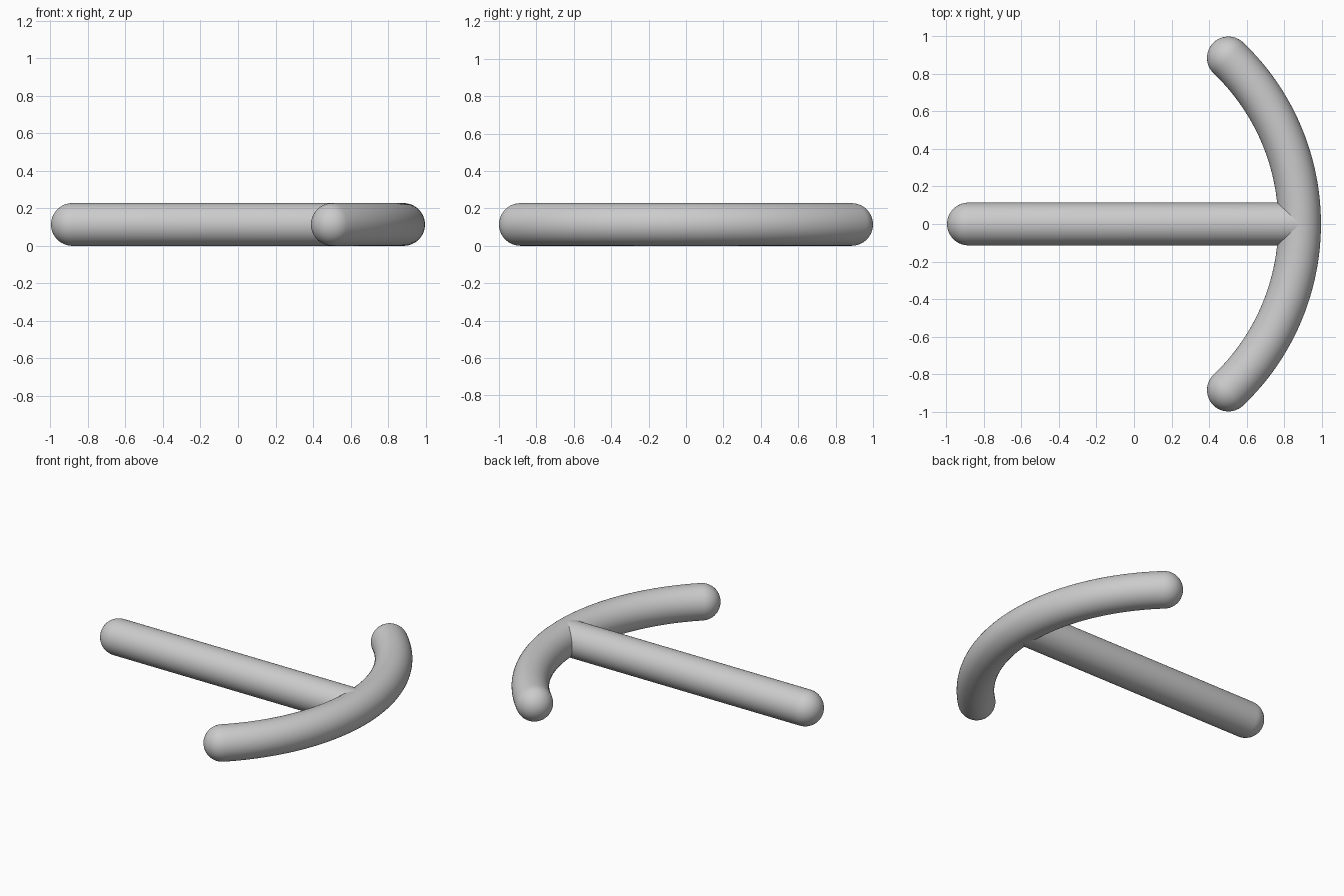
import bpy, bmesh
from math import sin, cos, pi, radians
from mathutils import Vector

if "Cube" in bpy.data.objects:
    bpy.data.objects.remove(bpy.data.objects["Cube"], do_unlink=True)

RADIUS = 0.114        # thickness of both rods
SIDES = 48
CAP_STEPS = 12
UP = Vector((0, 0, 1))

grey = bpy.data.materials.new("plain grey")
grey.use_nodes = True
grey.diffuse_color = (0.6, 0.6, 0.6, 1)
grey.node_tree.nodes["Principled BSDF"].inputs["Base Color"].default_value = (0.6, 0.6, 0.6, 1)


def rounded_rod(name, path):
    """Sweep a circle along (point, tangent) pairs and close it with domed ends."""
    angles = [pi / 2 * i / CAP_STEPS for i in range(1, CAP_STEPS)]
    (start, t0), (end, t1) = path[0], path[-1]
    rings = [(start - t0 * RADIUS * sin(a), t0, RADIUS * cos(a)) for a in reversed(angles)]
    rings += [(p, t, RADIUS) for p, t in path]
    rings += [(end + t1 * RADIUS * sin(a), t1, RADIUS * cos(a)) for a in angles]

    bm = bmesh.new()
    loops = []
    for centre, tangent, r in rings:
        side = UP.cross(tangent)
        loops.append([bm.verts.new(centre + r * (side * cos(a) + UP * sin(a)))
                      for a in (2 * pi * k / SIDES for k in range(SIDES))])
    for a, b in zip(loops, loops[1:]):
        for k in range(SIDES):
            n = (k + 1) % SIDES
            bm.faces.new((a[k], a[n], b[n], b[k]))
    # Poles of the domes
    for loop, pole in ((loops[0], start - t0 * RADIUS), (loops[-1], end + t1 * RADIUS)):
        tip = bm.verts.new(pole)
        for k in range(SIDES):
            bm.faces.new((loop[k], loop[(k + 1) % SIDES], tip))
    bmesh.ops.recalc_face_normals(bm, faces=bm.faces)
    for face in bm.faces:
        face.smooth = True

    mesh = bpy.data.meshes.new(name)
    bm.to_mesh(mesh)
    bm.free()
    mesh.materials.append(grey)
    obj = bpy.data.objects.new(name, mesh)
    bpy.context.collection.objects.link(obj)
    return obj


# Straight shaft, running into the middle of the arc
ARC_MIDDLE = 0.883
along = Vector((1, 0, 0))
rounded_rod("straight_shaft", [(Vector((x, 0, RADIUS)), along)
                               for x in (RADIUS - 0.997, ARC_MIDDLE)])

# Curved crossbar, a circular arc bowing towards +x
ARC_RADIUS = 1.223
HALF_ANGLE = radians(46.4)
STEPS = 64
arc = []
for i in range(STEPS + 1):
    a = HALF_ANGLE * (2 * i / STEPS - 1)
    point = Vector((ARC_MIDDLE - ARC_RADIUS + ARC_RADIUS * cos(a), ARC_RADIUS * sin(a), RADIUS))
    arc.append((point, Vector((-sin(a), cos(a), 0))))
rounded_rod("curved_crossbar", arc)
